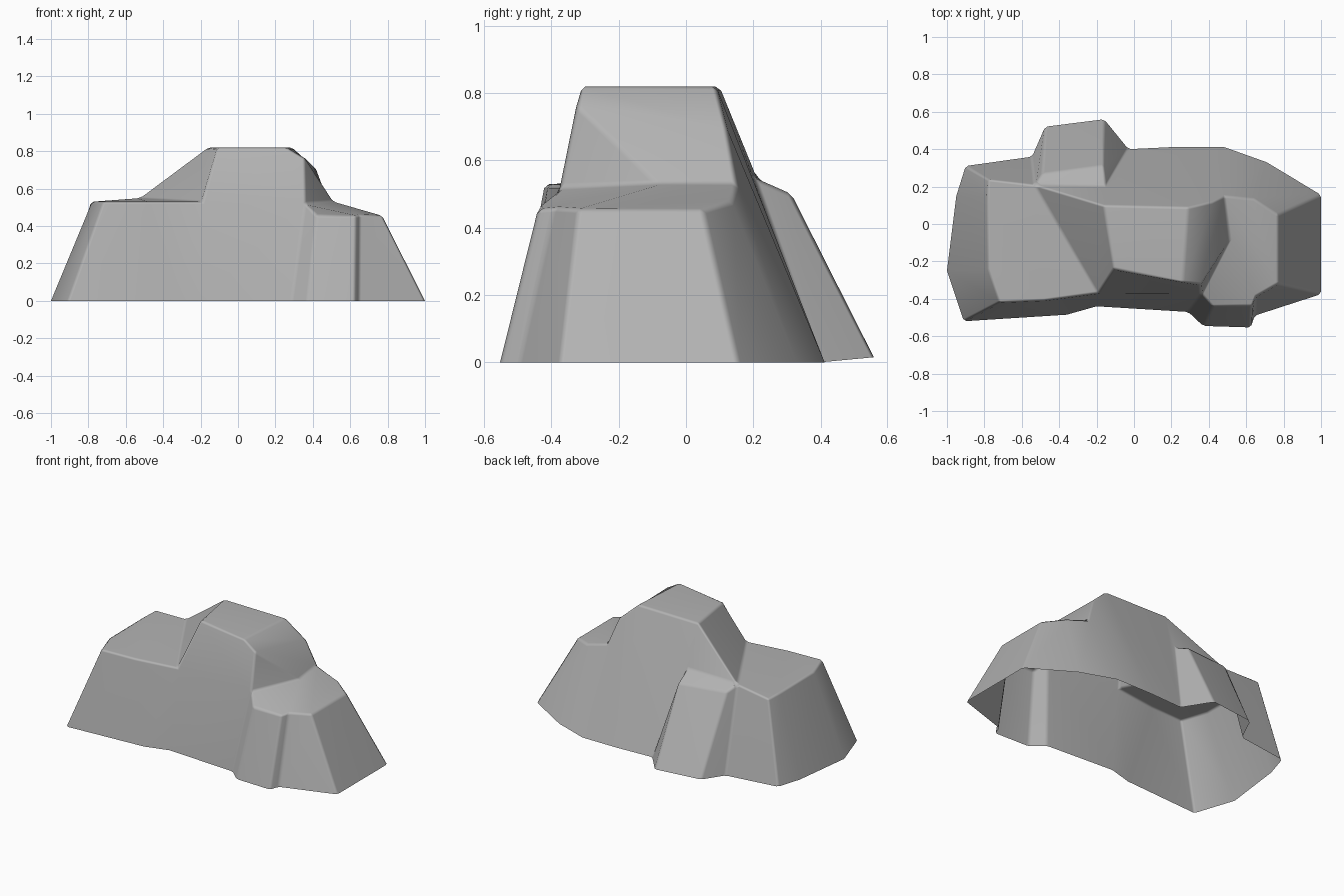
import bpy
import bmesh

cube = bpy.data.objects.get("Cube")
if cube:
    bpy.data.objects.remove(cube, do_unlink=True)


def make_material(name, color):
    material = bpy.data.materials.new(name)
    material.use_nodes = True
    material.diffuse_color = color
    shader = next(n for n in material.node_tree.nodes if n.type == 'BSDF_PRINCIPLED')
    shader.inputs["Base Color"].default_value = color
    return material


# Points on the upper edges of the boulder, by place
rim = {
    # low shelf on the right
    "shelf_front_corner": (-.72, -.42, .53),
    "shelf_front_middle": (-.48, -.41, .53),
    "shelf_front_inner": (-.19, -.37, .53),
    "shelf_side_front": (-.78, -.24, .53),
    "shelf_side_back": (-.785, .13, .53),
    "shelf_back_corner": (-.78, .24, .53),
    "saddle": (-.53, .21, .55),
    # central peak
    "peak_front_right": (-.11, -.24, .82),
    "peak_front_left": (.26, -.315, .82),
    "peak_back_left": (.29, .09, .82),
    "peak_back_right": (-.16, .1, .82),
    "shoulder_front": (.355, -.325, .765),
    "shoulder_back": (.42, .12, .7),
    # lower step on the left
    "step_front_inner": (.36, -.375, .52),
    "step_middle": (.51, -.08, .53),
    "step_back_inner": (.48, .15, .53),
    "step_back_middle": (.64, .135, .48),
    "step_back_corner": (.77, .05, .455),
    "step_front_corner": (.77, -.32, .455),
    "rib_notch": (.65, -.39, .46),
    "rib_left": (.63, -.44, .455),
    "rib_right": (.42, -.44, .455),
    # buttress on the back
    "buttress_root": (-.15, .2, .55),
    "buttress_left": (-.16, .315, .5),
    "buttress_right": (-.49, .27, .51),
}

# Foot of each wall section, counter-clockwise from the front right corner
foot_path = [
    ("shelf_front_corner", (-.91, -.52)),
    ("shelf_front_middle", (-.36, -.485)),
    ("shelf_front_inner", (-.2, -.44)),
    ("step_front_inner", (.29, -.47)),
    ("rib_right", (.37, -.545)),
    ("rib_left", (.625, -.553)),
    ("rib_notch", (.645, -.49)),
    ("step_front_corner", (1, -.375)),
    ("step_back_corner", (1, .155)),
    ("step_back_middle", (.71, .33)),
    ("step_back_inner", (.48, .412)),
    ("shoulder_back", (.22, .412)),
    ("peak_back_left", (.22, .412)),
    ("peak_back_right", (-.03, .4)),
    ("buttress_root", (-.03, .4)),
    ("buttress_left", (-.16, .56, .015)),
    ("buttress_right", (-.475, .52, .015)),
    ("saddle", (-.545, .36)),
    ("shelf_back_corner", (-.9, .31)),
    ("shelf_side_back", (-.95, .15)),
    ("shelf_side_front", (-1, -.25)),
]

# Facets that close the crown
crown = [
    "shelf_front_corner shelf_front_middle shelf_front_inner saddle "
    "shelf_back_corner shelf_side_back shelf_side_front",
    "shelf_front_inner peak_front_right peak_back_right saddle",
    "peak_front_right peak_front_left peak_back_left peak_back_right",
    "peak_front_left shoulder_front shoulder_back peak_back_left",
    "shelf_front_inner step_front_inner shoulder_front peak_front_left peak_front_right",
    "shoulder_front step_front_inner step_middle",
    "shoulder_front step_middle step_back_inner shoulder_back",
    "step_front_inner rib_right rib_left step_middle",
    "rib_left rib_notch step_front_corner step_middle",
    "step_middle step_front_corner step_back_corner step_back_middle step_back_inner",
    "peak_back_right buttress_root saddle",
    "buttress_root buttress_left buttress_right saddle",
]

bm = bmesh.new()
top = {name: bm.verts.new(point) for name, point in rim.items()}
ground = {}
for name, point in foot_path:
    if point not in ground:
        x, y, *z = point
        ground[point] = bm.verts.new((x, y, z[0] if z else 0))


def add_facet(corners):
    bm.faces.new(list(dict.fromkeys(corners)))


# Sloping walls, open underneath
for (name, foot), (next_name, next_foot) in zip(foot_path, foot_path[1:] + foot_path[:1]):
    add_facet([ground[foot], ground[next_foot], top[next_name], top[name]])

for facet in crown:
    add_facet([top[name] for name in facet.split()])

bmesh.ops.recalc_face_normals(bm, faces=bm.faces)
if sum(face.normal.z for face in bm.faces) < 0:
    bmesh.ops.reverse_faces(bm, faces=bm.faces)
mesh = bpy.data.meshes.new("boulder")
bm.to_mesh(mesh)
bm.free()

boulder = bpy.data.objects.new("boulder", mesh)
bpy.context.collection.objects.link(boulder)
mesh.materials.append(make_material("stone grey", (.45, .45, .45, 1)))

# Softly worn edges
bpy.ops.object.select_all(action='DESELECT')
boulder.select_set(True)
bpy.context.view_layer.objects.active = boulder
bpy.ops.object.shade_smooth()
bevel = boulder.modifiers.new("worn_edges", 'BEVEL')
bevel.width = .013
bevel.segments = 1
bevel.limit_method = 'ANGLE'
bevel.angle_limit = .5
normals = boulder.modifiers.new("facet_shading", 'WEIGHTED_NORMAL')
normals.keep_sharp = True
